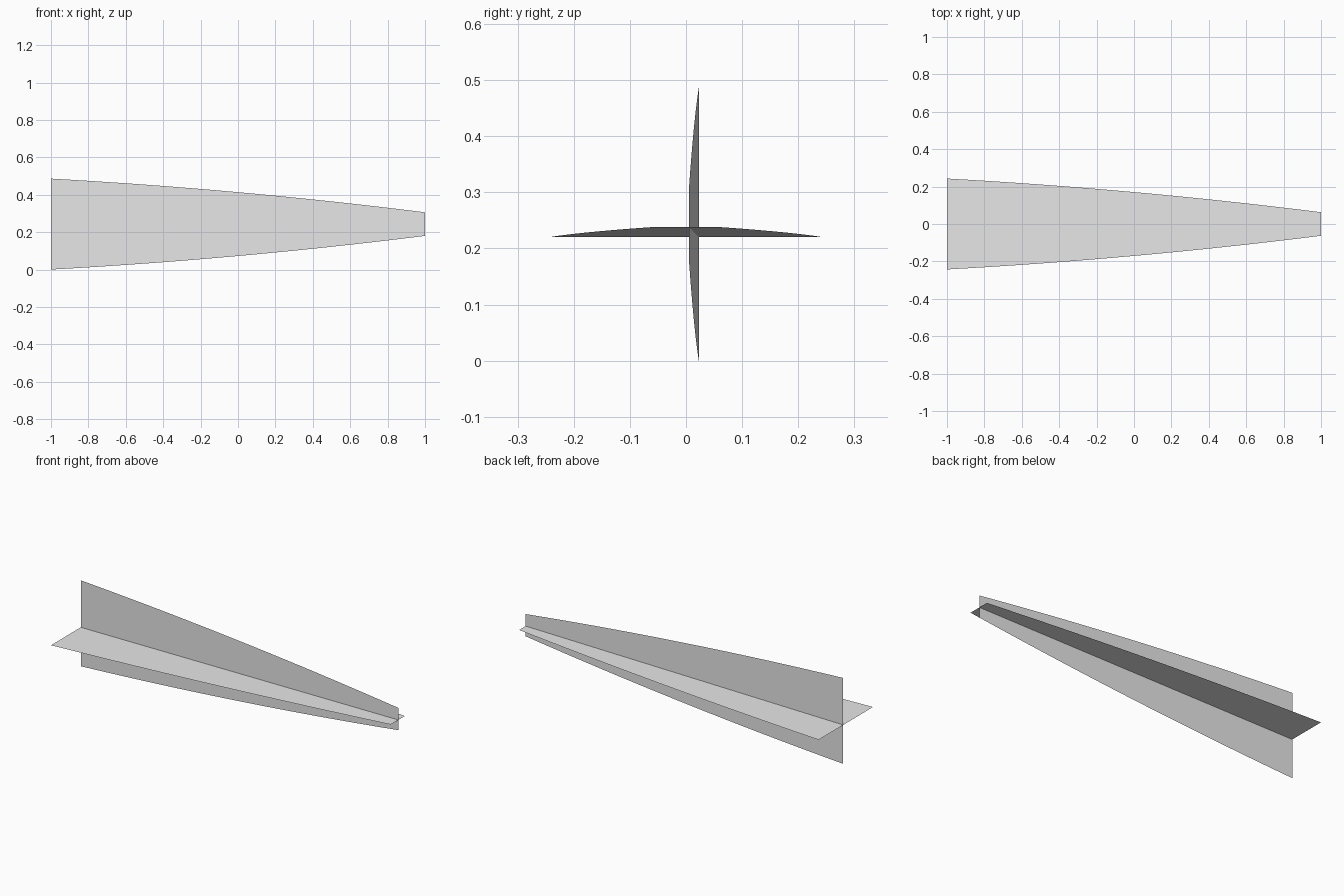
import bpy
import bmesh

if "Cube" in bpy.data.objects:
    bpy.data.objects.remove(bpy.data.objects["Cube"])

STEPS = 16
MID_Z = 0.243

grey = bpy.data.materials.new("light grey")
grey.diffuse_color = (0.8, 0.8, 0.8, 1)
grey.use_nodes = True
grey.node_tree.nodes["Principled BSDF"].inputs["Base Color"].default_value = grey.diffuse_color


def half_width(x):
    # gently bulging taper: 0.243 at the wide end, 0.063 at the narrow end
    return 0.153 - 0.09 * x + 0.0175 * (1 - x * x)


def drift(x):
    # the sheet slopes slightly towards the axis along its length
    return -0.0140 + 0.0088 * x


def make_sheet(name, place):
    """Tapered thin sheet; place(x, across, offset) maps to a 3D point."""
    bm = bmesh.new()
    rows = []
    for i in range(STEPS + 1):
        x = -1 + 2 * i / STEPS
        h, d = half_width(x), drift(x)
        rows.append([bm.verts.new(place(x, s * h, d)) for s in (-1, 0, 1)])
    for a, b in zip(rows, rows[1:]):
        for j in range(2):
            bm.faces.new((a[j], b[j], b[j + 1], a[j + 1]))
    for f in bm.faces:
        f.smooth = True
    mesh = bpy.data.meshes.new(name)
    bm.to_mesh(mesh)
    bm.free()
    mesh.materials.append(grey)
    bpy.context.collection.objects.link(bpy.data.objects.new(name, mesh))


# Two crossed sheets, the second turned a quarter about the long axis
make_sheet("horizontal_sheet", lambda x, w, d: (x, w, MID_Z + d))
make_sheet("vertical_sheet", lambda x, w, d: (x, -d, MID_Z + w))
